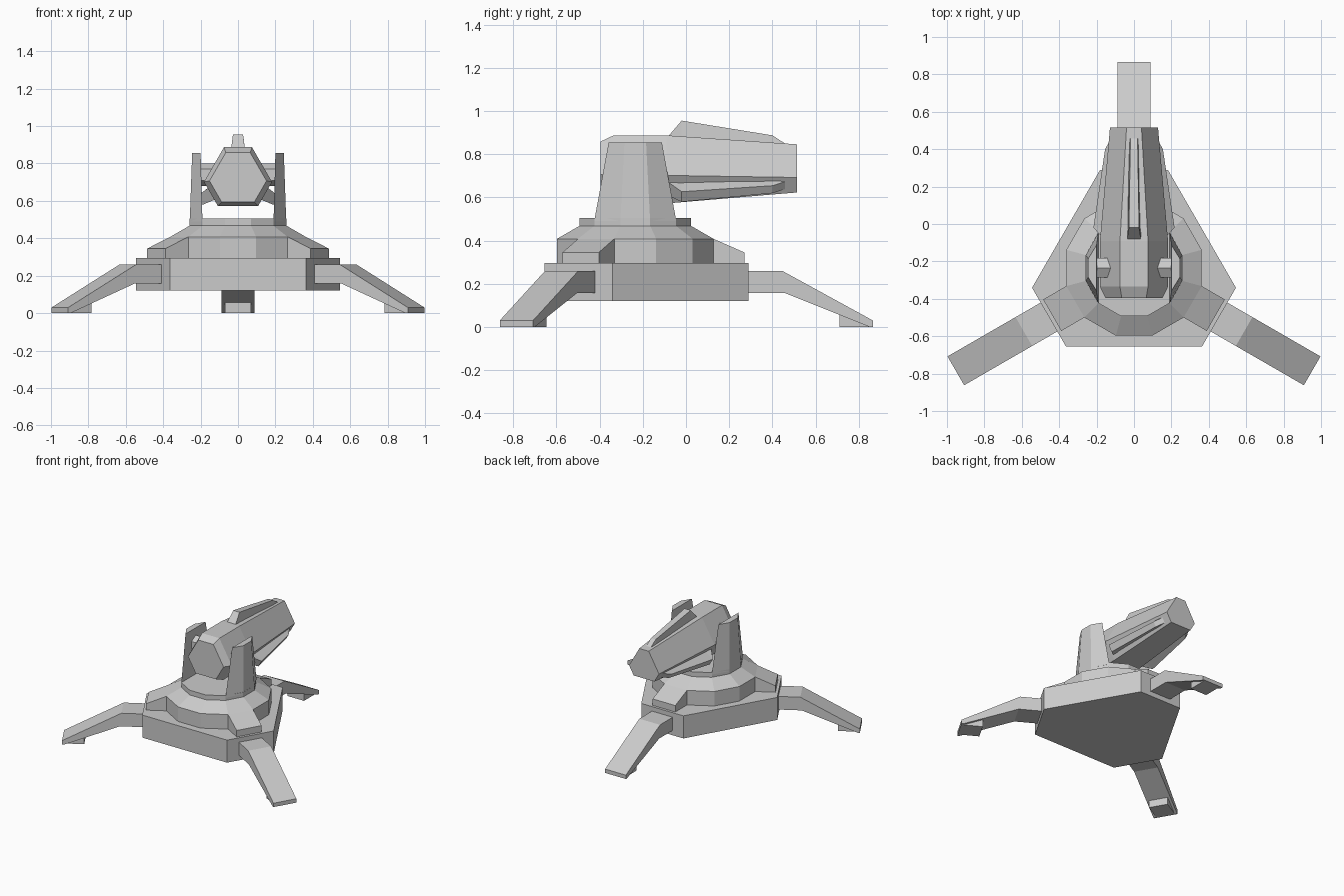
import bpy, bmesh, math
from mathutils import Matrix

if "Cube" in bpy.data.objects:
    bpy.data.objects.remove(bpy.data.objects["Cube"])

CY = -0.235          # tripod centre on y
GZ = 0.72            # barrel axis height
S3 = math.sqrt(3)


def loft(name, rings, matrix=Matrix()):
    """Closed flat-faced solid through equal-length rings of points."""
    bm = bmesh.new()
    vs = [[bm.verts.new(p) for p in r] for r in rings]
    n = len(rings[0])
    for a, b in zip(vs, vs[1:]):
        for i in range(n):
            j = (i + 1) % n
            bm.faces.new((a[i], a[j], b[j], b[i]))
    bm.faces.new(vs[0])
    bm.faces.new(vs[-1])
    bm.transform(matrix)
    bmesh.ops.recalc_face_normals(bm, faces=bm.faces)
    me = bpy.data.meshes.new(name)
    bm.to_mesh(me)
    bm.free()
    ob = bpy.data.objects.new(name, me)
    bpy.context.collection.objects.link(ob)
    return ob


def prism(name, profile, hw, matrix):
    """Profile of (distance, z) given a width across x."""
    return loft(name, [[(x, d, z) for d, z in profile] for x in (-hw, hw)], matrix)


def tri_hex(s, l):
    """Hexagon with alternating short (facing up) and long sides."""
    top = (s + 2 * l) / (2 * S3)
    low = (2 * s + l) / (2 * S3)
    hx, mid = (s + l) / 2, top - l * S3 / 2
    hx = s / 2 + l / 2
    half = [(s / 2, top), (hx, mid), (l / 2, -low)]
    return half + [(-x, z) for x, z in reversed(half)]


def dodecagon(apothem, z):
    r = apothem / math.cos(math.pi / 12)
    return [(r * math.cos(math.radians(15 + 30 * i)),
             r * math.sin(math.radians(15 + 30 * i)), z) for i in range(12)]


centre = Matrix.Translation((0, CY, 0))

# Base plate: triangle with cut corners
corners = []
for k in range(3):
    rot = Matrix.Rotation(math.radians(120 * k), 2)
    for x in (0.181, -0.181):
        a = math.radians(120 * k)
        y = 0.525
        corners.append((x * math.cos(a) - y * math.sin(a),
                        x * math.sin(a) + y * math.cos(a)))
loft("base_plate", [[(x, y, z) for x, y in corners] for z in (0.12, 0.295)], centre)

# Deck and turning ring
loft("deck", [dodecagon(0.362, 0.29), dodecagon(0.362, 0.408), dodecagon(0.258, 0.468)], centre)
loft("turning_ring", [dodecagon(0.258, 0.46), dodecagon(0.258, 0.505)], centre)

# Legs, feet and deck arms, three times around
leg = [(0.45, 0.26), (0.68, 0.26), (1.1, 0.03), (1.1, 0.0), (1.085, 0.0), (0.69, 0.158), (0.45, 0.158)]
foot = [(0.945, 0.0), (1.09, 0.0), (1.09, 0.012), (0.945, 0.07)]
arm = [(0.34, 0.29), (0.505, 0.29), (0.505, 0.345), (0.362, 0.408), (0.34, 0.408)]
for k in range(3):
    m = centre @ Matrix.Rotation(math.radians(120 * k), 4, 'Z')
    prism(f"leg_{k + 1}", leg, 0.089, m)
    prism(f"foot_{k + 1}", foot, 0.07, m)
    prism(f"deck_arm_{k + 1}", arm, 0.097, m)

# Support pillars and hexagonal pivots on both sides
for side, label in ((-1, "left"), (1, "right")):
    low = [(0.19, -0.19), (0.258, -0.069), (0.258, 0.069), (0.19, 0.19)]
    high = [(0.2, -0.123), (0.245, -0.05), (0.245, 0.05), (0.2, 0.123)]
    loft(f"{label}_pillar", [[(side * x, y, z) for x, y in pts]
                             for pts, z in ((low, 0.49), (high, 0.855))], centre)
    loft(f"{label}_pivot", [[(side * x, 0.06 * math.sin(i * math.pi / 3),
                              0.74 + 0.06 * math.cos(i * math.pi / 3)) for i in range(6)]
                            for x in (0.1, 0.21)], centre)

# Barrel
axis = Matrix.Translation((0, 0, GZ))
stations = [(-0.395, 0.13, 0.175), (-0.335, 0.15, 0.214), (-0.09, 0.15, 0.214), (0.515, 0.08, 0.177)]
loft("barrel", [[(x, y, z) for x, z in tri_hex(s, l)] for y, s, l in stations], axis)

# Three fins around the barrel
fin = [(-0.08, 0.165, 0.036), (-0.02, 0.235, 0.027), (0.40, 0.167, 0.02), (0.46, 0.128, 0.02)]
for k in range(3):
    loft(f"barrel_fin_{k + 1}",
         [[(-w - 0.012, y, 0.08), (w + 0.012, y, 0.08), (w, y, r), (-w, y, r)] for y, r, w in fin],
         axis @ Matrix.Rotation(math.radians(120 * k), 4, 'Y'))
